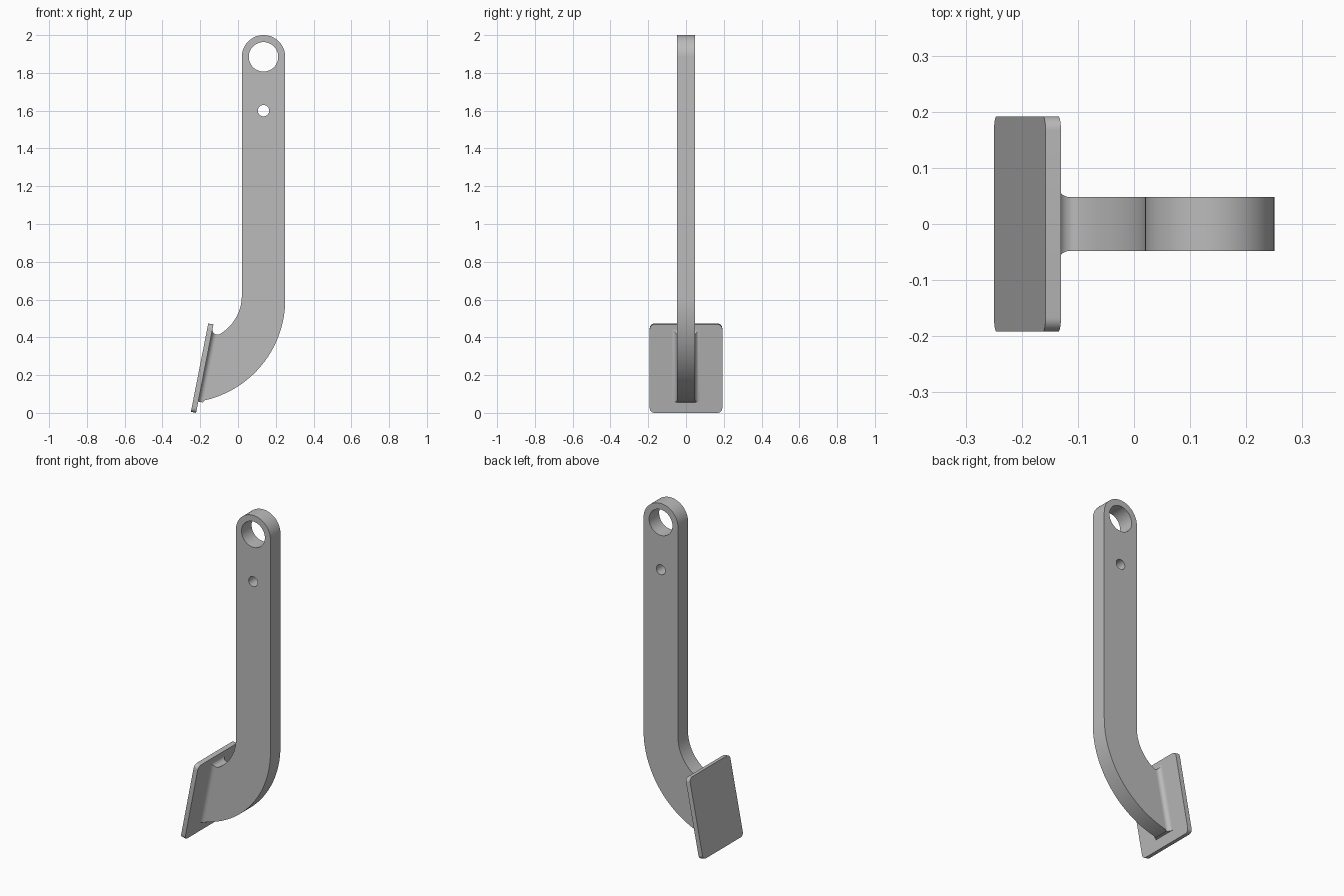
import bpy, bmesh, math
from math import sin, cos, sqrt, pi
from mathutils import Matrix, Vector

cube = bpy.data.objects.get("Cube")
if cube:
    bpy.data.objects.remove(cube, do_unlink=True)

steel = bpy.data.materials.new("grey_steel")
steel.use_nodes = True
steel.diffuse_color = (0.5, 0.5, 0.5, 1)
steel.node_tree.nodes["Principled BSDF"].inputs["Base Color"].default_value = (0.5, 0.5, 0.5, 1)

# Shared dimensions
HALF_T = 0.048               # half thickness of the arm
TILT = math.radians(11.1)    # lean of the foot plate
FOOT = Vector((-0.222, 0))   # lower edge of the plate's inner face
FILLET = 0.026
UP = Vector((sin(TILT), cos(TILT)))
OUT = Vector((cos(TILT), -sin(TILT)))


def on_plate(w, u):
    """Point in x, z at distance w out from the plate and u up along it."""
    return FOOT + OUT * w + UP * u


def to_plate(p):
    d = Vector(p) - FOOT
    return Vector((d.dot(OUT), d.dot(UP)))


def arc(c, r, a0, a1, n):
    return [Vector((c[0] + r * cos(a0 + (a1 - a0) * i / n),
                    c[1] + r * sin(a0 + (a1 - a0) * i / n))) for i in range(n + 1)]


def finish(obj):
    """Weld, orient, colour and smooth a part."""
    bm = bmesh.new()
    bm.from_mesh(obj.data)
    bmesh.ops.remove_doubles(bm, verts=bm.verts, dist=1e-5)
    bmesh.ops.recalc_face_normals(bm, faces=bm.faces)
    bm.to_mesh(obj.data)
    bm.free()
    obj.data.materials.clear()
    obj.data.materials.append(steel)
    select(obj)
    bpy.ops.object.shade_smooth_by_angle(angle=math.radians(30))


def select(obj):
    bpy.ops.object.select_all(action='DESELECT')
    obj.select_set(True)
    bpy.context.view_layer.objects.active = obj


def plate_from_outlines(name, outlines, half):
    """Solid sheet from closed x, z outlines, inner ones being holes."""
    cu = bpy.data.curves.new(name, 'CURVE')
    cu.dimensions = '2D'
    cu.fill_mode = 'BOTH'
    cu.extrude = half
    for pts in outlines:
        s = cu.splines.new('POLY')
        s.points.add(len(pts) - 1)
        for sp, p in zip(s.points, pts):
            sp.co = (p[0], p[1], 0, 1)
        s.use_cyclic_u = True
    obj = bpy.data.objects.new(name, cu)
    bpy.context.collection.objects.link(obj)
    select(obj)
    bpy.ops.object.convert(target='MESH')
    return bpy.context.view_layer.objects.active


# Arm: round eye on top, straight shank, curved lower end
eye = (0.135, 1.885)
inner_c, inner_r = Vector((-0.215, 0.62)), 0.235
outer_c, outer_r = (-0.297, 0.6), 0.547
cw = to_plate(inner_c)
fw = FILLET
fu = cw.y - sqrt((inner_r - FILLET) ** 2 - (fw - cw.x) ** 2)
fillet_c = on_plate(fw, fu)
d = fillet_c - inner_c
touch = math.atan2(d.y, d.x)
outline = arc(eye, 0.115, 0, pi, 48)
outline += arc(inner_c, inner_r, 0, touch, 28)
outline += arc(fillet_c, FILLET, touch, -pi / 2 - TILT, 8)[1:]
outline += [on_plate(-0.01, fu - FILLET), on_plate(-0.01, 0.061)]
outline += arc(outer_c, outer_r, math.radians(-80.8), 0, 48)
holes = [arc(eye, 0.078, 0, 2 * pi, 48)[:-1], arc((0.135, 1.6), 0.03, 0, 2 * pi, 32)[:-1]]
arm = plate_from_outlines("pedal_arm", [outline] + holes, HALF_T)
arm.data.transform(Matrix.Rotation(pi / 2, 4, 'X'))
finish(arm)

# Foot plate: rounded rectangle, drawn flat and then tilted into place
W, H, T, R = 0.192, 0.477, 0.028, 0.025
corners = [(W - R, H - R, 0), (R - W, H - R, 1), (R - W, R, 2), (W - R, R, 3)]
rect = []
for x, y, q in corners:
    rect += arc((x, y), R, q * pi / 2, (q + 1) * pi / 2, 8)
foot = plate_from_outlines("foot_plate", [rect], T / 2)
foot.data.transform(Matrix((
    (0, UP.x, OUT.x, FOOT.x - OUT.x * T / 2),
    (1, 0, 0, 0),
    (0, UP.y, OUT.y, FOOT.y - OUT.y * T / 2),
    (0, 0, 0, 1))))
finish(foot)

# Weld fillet: flared collar where the arm meets the plate
bm = bmesh.new()
rings = []
STEPS = 8
for i in range(STEPS + 1):
    a = i / STEPS * pi / 2
    w = FILLET * (1 - cos(a))
    flare = FILLET * (1 - sin(a))
    top, half = fu - FILLET + flare, HALF_T + flare
    ring = []
    for v, u in ((-half, 0.061), (half, 0.061), (half, top), (-half, top)):
        p = on_plate(w, u)
        ring.append(bm.verts.new((p.x, v, p.y)))
    rings.append(ring)
for a, b in zip(rings, rings[1:]):
    for k in range(4):
        bm.faces.new((a[k], a[(k + 1) % 4], b[(k + 1) % 4], b[k]))
bm.faces.new(rings[0])
mesh = bpy.data.meshes.new("weld_fillet")
bm.to_mesh(mesh)
bm.free()
collar = bpy.data.objects.new("weld_fillet", mesh)
bpy.context.collection.objects.link(collar)
finish(collar)
